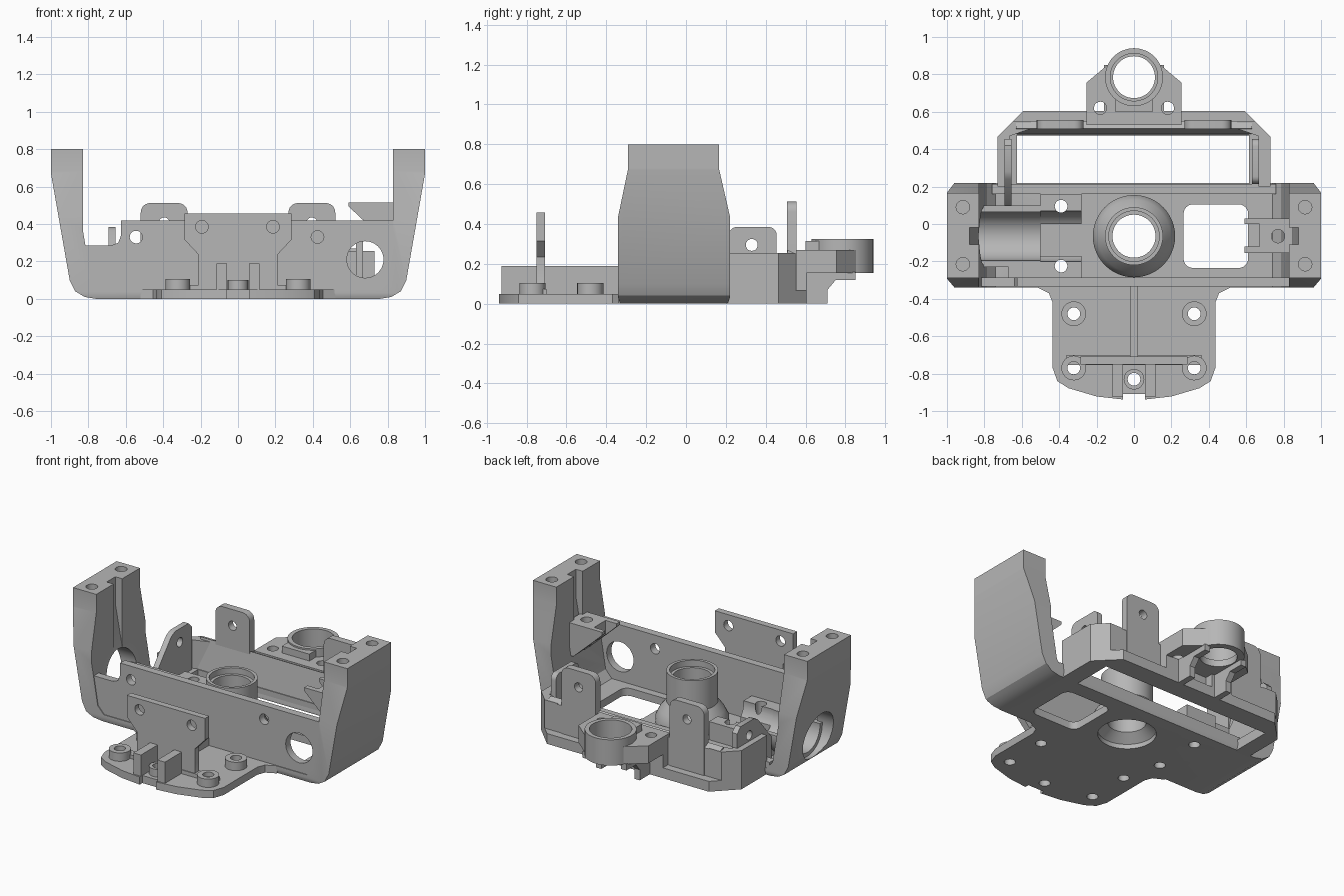
import bpy, bmesh, math
from mathutils import Vector

cube = bpy.data.objects.get("Cube")
if cube:
    bpy.data.objects.remove(cube, do_unlink=True)

grey = bpy.data.materials.new("plain_grey")
grey.use_nodes = True
grey.diffuse_color = (0.47, 0.47, 0.47, 1)
grey.node_tree.nodes["Principled BSDF"].inputs["Base Color"].default_value = grey.diffuse_color


def finish(bm, name):
    bmesh.ops.recalc_face_normals(bm, faces=bm.faces)
    mesh = bpy.data.meshes.new(name)
    bm.to_mesh(mesh)
    bm.free()
    mesh.materials.append(grey)
    ob = bpy.data.objects.new(name, mesh)
    bpy.context.collection.objects.link(ob)
    return ob


def prism(name, pts, axis, a, b):
    """Extrude a closed outline along x, y or z from a to b."""
    place = {"x": lambda p, t: (t, p[0], p[1]),
             "y": lambda p, t: (p[0], t, p[1]),
             "z": lambda p, t: (p[0], p[1], t)}[axis]
    bm = bmesh.new()
    face = bm.faces.new([bm.verts.new(place(p, a)) for p in pts])
    out = bmesh.ops.extrude_face_region(bm, geom=[face])
    verts = [g for g in out["geom"] if isinstance(g, bmesh.types.BMVert)]
    bmesh.ops.translate(bm, verts=verts, vec=Vector(place((0, 0), b - a)))
    return finish(bm, name)


def rect(u0, u1, v0, v1, r=0, top_only=False):
    """Rectangle outline, optionally with rounded corners."""
    if not r:
        return [(u0, v0), (u1, v0), (u1, v1), (u0, v1)]
    pts = [(u0, v0), (u1, v0)] if top_only else []
    corners = [(u1 - r, v1 - r, 0), (u0 + r, v1 - r, 90), (u0 + r, v0 + r, 180), (u1 - r, v0 + r, 270)]
    for cu, cv, start in corners[:2] if top_only else corners:
        for i in range(7):
            t = math.radians(start + 15 * i)
            pts.append((cu + r * math.cos(t), cv + r * math.sin(t)))
    return pts


def disc(u, v, r, n=40):
    return [(u + r * math.cos(math.tau * i / n), v + r * math.sin(math.tau * i / n)) for i in range(n)]


def mirrored(pts):
    return pts + [(-x, y) for x, y in reversed(pts)]


def box(name, x, y, z):
    return prism(name, rect(*x, *y), "z", *z)


def cut(ob, pts, axis, a, b, mode="DIFFERENCE"):
    tool = prism("cutter", pts, axis, a, b)
    mod = ob.modifiers.new("cut", "BOOLEAN")
    mod.operation, mod.object, mod.solver = mode, tool, "EXACT"
    bpy.context.view_layer.objects.active = ob
    bpy.ops.object.modifier_apply(modifier=mod.name)
    bpy.data.objects.remove(tool, do_unlink=True)


def lathe(name, profile, x, y, n=48):
    """Spin a closed (radius, height) outline round a vertical axis."""
    bm = bmesh.new()
    rings = [[bm.verts.new((x + r * math.cos(math.tau * i / n), y + r * math.sin(math.tau * i / n), z))
              for r, z in profile] for i in range(n)]
    m = len(profile)
    for i in range(n):
        p, q = rings[i], rings[(i + 1) % n]
        for j in range(m):
            k = (j + 1) % m
            bm.faces.new((p[j], q[j], q[k], p[k]))
    return finish(bm, name)


CY = -0.065  # centre line of the main bracket

# Main U bracket: floor and two arms, trimmed to the tapering side outline
bracket = prism("main_bracket", mirrored([
    (0.76, 0), (0.82, 0.01), (0.87, 0.04), (0.9, 0.1), (1, 0.67), (1, 0.8),
    (0.83, 0.8), (0.83, 0.37), (0.785, 0.1), (0.74, 0.05)]), "y", -0.4, 0.3)
cut(bracket, [(-0.33, 0), (0.21, 0), (0.22, 0.03), (0.22, 0.44), (0.165, 0.68), (0.165, 0.81),
              (-0.29, 0.81), (-0.29, 0.68), (-0.34, 0.44), (-0.34, 0.03)], "x", -1.1, 1.1, "INTERSECT")
cut(bracket, rect(0.265, 0.61, -0.235, 0.105, 0.05), "z", -0.1, 0.2)
cut(bracket, disc(0, CY, 0.175), "z", -0.1, 0.2)
cut(bracket, disc(CY, 0.2, 0.155), "x", -1.1, -0.7)
for s in (-1, 1):
    for y in (0.09, -0.215):
        cut(bracket, disc(s * 0.915, y, 0.036, 20), "z", 0.68, 0.9)
    cut(bracket, [(s * 0.8, 0.3), (s * 0.82, 0.3), (s * 0.88, 0.62), (s * 0.88, 0.9), (s * 0.8, 0.9)],
        "y", -0.11, -0.02)
for y in (0.095, -0.225):
    cut(bracket, disc(-0.39, y, 0.034, 20), "z", -0.1, 0.2)

# Front wall with its low corner and round openings
wall = prism("front_wall", [(-0.8, 0.02), (0.8, 0.02), (0.84, 0.28), (0.84, 0.42), (-0.625, 0.42), (-0.625, 0.34),
                            (-0.64, 0.3), (-0.68, 0.285), (-0.84, 0.285)], "y", -0.335, -0.285)
cut(wall, disc(0.68, 0.21, 0.098), "y", -0.5, 0)
for x in (-0.545, 0.425):
    cut(wall, disc(x, 0.33, 0.034, 20), "y", -0.5, 0)
box("rear_lip", (-0.76, 0.76), (0.16, 0.215), (0.02, 0.09))

# Central hollow tower
lathe("centre_tower", [(0.22, 0.03), (0.22, 0.09), (0.195, 0.14), (0.155, 0.19), (0.155, 0.39), (0.135, 0.39),
                       (0.135, 0.35), (0.115, 0.35), (0.115, 0.08), (0.175, 0.03)], 0, CY)

# Cradle beside the pierced arm
cradle = box("cradle", (-0.67, -0.28), (-0.285, 0.16), (0.04, 0.21))
cut(cradle, disc(CY, 0.2, 0.135), "x", -0.9, -0.1)
cut(cradle, rect(-0.5, -0.2, -0.17, -0.0), "z", 0.05, 0.3)
cut(cradle, rect(-0.7, -0.5, 0.1, 0.3), "z", 0.05, 0.3)
for y in (0.095, -0.225):
    cut(cradle, disc(-0.39, y, 0.034, 20), "z", 0, 0.3)
collar = prism("cradle_collar", disc(CY, 0.2, 0.165), "x", -0.84, -0.5)
cut(collar, disc(CY, 0.2, 0.13), "x", -1, -0.3)
cut(collar, rect(-1, 1, 0.21, 1), "x", -1, -0.3)
cut(collar, rect(-1, 1, -1, 0.02), "x", -1, -0.3)

# Hook bracket on the opposite arm
hook = prism("arm_hook", [(0.59, 0.515), (0.85, 0.515), (0.85, 0.3), (0.8, 0.3), (0.67, 0.42), (0.59, 0.495)],
             "y", -0.155, 0.03)
cut(hook, disc(0.77, CY, 0.036, 20), "z", 0.2, 0.6)
cut(hook, rect(0.5, 0.67, -0.12, 0), "z", 0.2, 0.6)

# Front shelf
shelf = prism("front_shelf", mirrored([
    (0.06, -0.91), (0.06, -0.938), (0.2, -0.922), (0.35, -0.878), (0.41, -0.84), (0.435, -0.77),
    (0.435, -0.42), (0.455, -0.37), (0.52, -0.338), (0.52, -0.3)]), "z", 0, 0.05)
cut(shelf, disc(0, -0.83, 0.034, 20), "z", -1, 1)
box("shelf_rib", (-0.022, 0.022), (-0.73, -0.3), (0.03, 0.19))
box("shelf_ridge", (-0.36, 0.36), (-0.755, -0.7), (0.03, 0.075))
lathe("shelf_centre_boss", [(0.055, 0.03), (0.055, 0.1), (0.034, 0.1), (0.034, 0.03)], 0, -0.83, 24)
for s, side in ((-1, "right"), (1, "left")):
    box(f"{side}_shelf_cheek", sorted((s * 0.06, s * 0.115)), (-0.925, -0.73), (0.03, 0.19))
    for y, place in ((-0.48, "rear"), (-0.77, "front")):
        cut(shelf, disc(s * 0.322, y, 0.034, 20), "z", -1, 1)
        lathe(f"{side}_{place}_shelf_boss",
              [(0.066, 0.03), (0.066, 0.105), (0.034, 0.105), (0.034, 0.03)], s * 0.322, y, 28)

# Upright plate on the shelf
plate = prism("upright_plate", mirrored([(0.23, 0.03), (0.21, 0.07), (0.21, 0.235), (0.285, 0.315), (0.285, 0.457)]),
              "y", -0.75, -0.708)
for x in (-0.193, 0.187):
    cut(plate, disc(x, 0.385, 0.034, 20), "y", -1, 0)

# Rear frame: ledge, chamfered walls and sloping inner face
frame = prism("rear_frame_ledge", mirrored([(0.73, 0.19), (0.73, 0.465), (0.59, 0.605)]), "z", 0, 0.068)
cut(frame, rect(-0.625, 0.615, 0.1, 0.475), "z", -1, 1)
prism("rear_wall", [(0.472, 0.01), (0.55, 0.01), (0.55, 0.25), (0.51, 0.27)], "x", -0.63, 0.63)
for s, side in ((-1, "right"), (1, "left")):
    prism(f"{side}_frame_wall", [(s * x, y) for x, y in (
        (0.665, 0.2), (0.73, 0.2), (0.73, 0.465), (0.645, 0.55), (0.55, 0.55), (0.55, 0.51), (0.665, 0.47))],
        "z", 0.03, 0.255)
    tab = prism(f"{side}_rear_tab", rect(*sorted((s * 0.27, s * 0.52)), 0.06, 0.512, 0.05, True), "y", 0.507, 0.555)
    cut(tab, disc(s * 0.395, 0.405, 0.03, 20), "y", 0, 1)
left_tab = prism("left_side_tab", rect(0.215, 0.455, 0.04, 0.385, 0.04, True), "x", 0.63, 0.667)
right_tab = prism("right_side_tab", [(0.1, 0.05), (0.455, 0.05), (0.455, 0.35), (0.42, 0.385), (0.28, 0.385),
                                     (0.24, 0.365), (0.1, 0.2)], "x", -0.692, -0.655)
for tab in (left_tab, right_tab):
    cut(tab, disc(0.33, 0.295, 0.03, 20), "x", -1, 1)

# Rear ring and its mounting block
lathe("rear_ring", [(0.155, 0.155), (0.155, 0.325), (0.127, 0.325), (0.127, 0.2), (0.112, 0.2), (0.112, 0.155)],
      0, 0.785)
block = prism("ring_block", mirrored([(0.255, 0.53), (0.255, 0.755), (0.13, 0.86)]), "z", 0.155, 0.27)
neck = box("ring_neck", (-0.1, 0.1), (0.6, 0.72), (0.25, 0.315))
for part in (block, neck):
    cut(part, disc(0, 0.785, 0.135), "z", 0, 1)
for s, side in ((-1, "right"), (1, "left")):
    cut(block, disc(s * 0.18, 0.62, 0.034, 20), "z", 0, 1)
    prism(f"{side}_ring_foot", [(0.53, 0), (0.71, 0), (0.71, 0.07), (0.75, 0.118), (0.85, 0.118), (0.85, 0.16),
                                (0.53, 0.16)], "x", s * 0.12, s * 0.16)
    box(f"{side}_ring_support", sorted((s * 0.1, s * 0.255)), (0.53, 0.605), (0.04, 0.16))

# Smooth round parts while keeping hard edges crisp
bpy.ops.object.select_all(action="DESELECT")
for ob in bpy.context.collection.objects:
    if ob.type == "MESH":
        ob.select_set(True)
        bpy.context.view_layer.objects.active = ob
bpy.ops.object.shade_smooth_by_angle(angle=math.radians(30))
